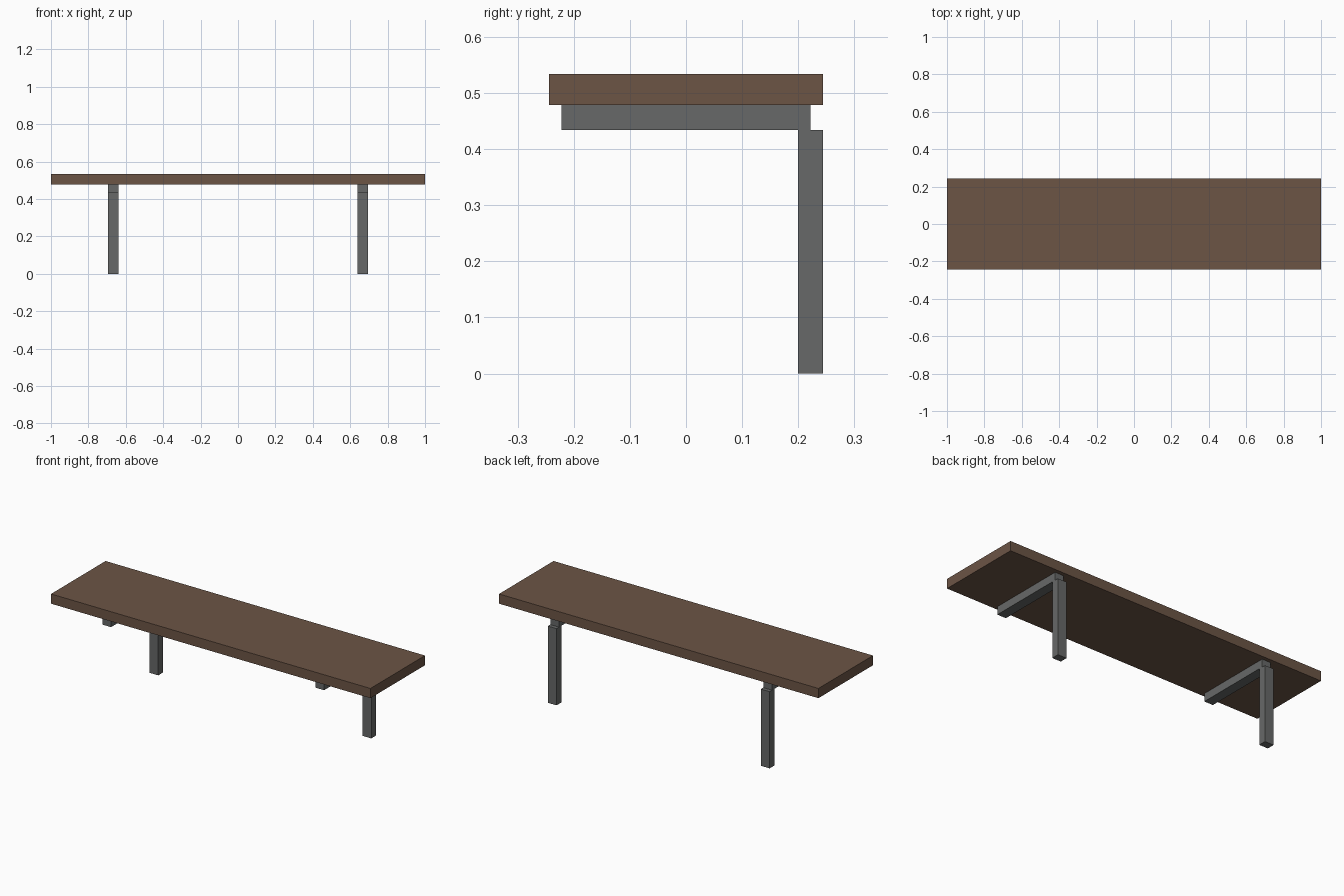
import bpy

if "Cube" in bpy.data.objects:
    bpy.data.objects.remove(bpy.data.objects["Cube"])


def material(name, color):
    mat = bpy.data.materials.new(name)
    mat.diffuse_color = (*color, 1)
    mat.use_nodes = True
    mat.node_tree.nodes["Principled BSDF"].inputs["Base Color"].default_value = mat.diffuse_color
    return mat


def box(name, low, high, mat):
    center = [(a + b) / 2 for a, b in zip(low, high)]
    bpy.ops.mesh.primitive_cube_add(size=1, location=center)
    obj = bpy.context.object
    obj.name = name
    obj.scale = [b - a for a, b in zip(low, high)]
    bpy.ops.object.transform_apply(location=True, rotation=False, scale=True)
    obj.data.materials.append(mat)
    return obj


wood = material("brown_wood", (0.15, 0.09, 0.06))
metal = material("grey_metal", (0.135, 0.14, 0.138))

# Seat plank
box("seat", (-1, -0.244, 0.479), (1, 0.244, 0.534), wood)

# Cantilever supports: a crossbar under the seat and one rear leg per side
for side, x in (("left", -0.667), ("right", 0.667)):
    x0, x1 = x - 0.0275, x + 0.0275
    box(f"{side}_crossbar", (x0, -0.222, 0.434), (x1, 0.222, 0.479), metal)
    box(f"{side}_rear_leg", (x0, 0.2, 0), (x1, 0.244, 0.434), metal)
